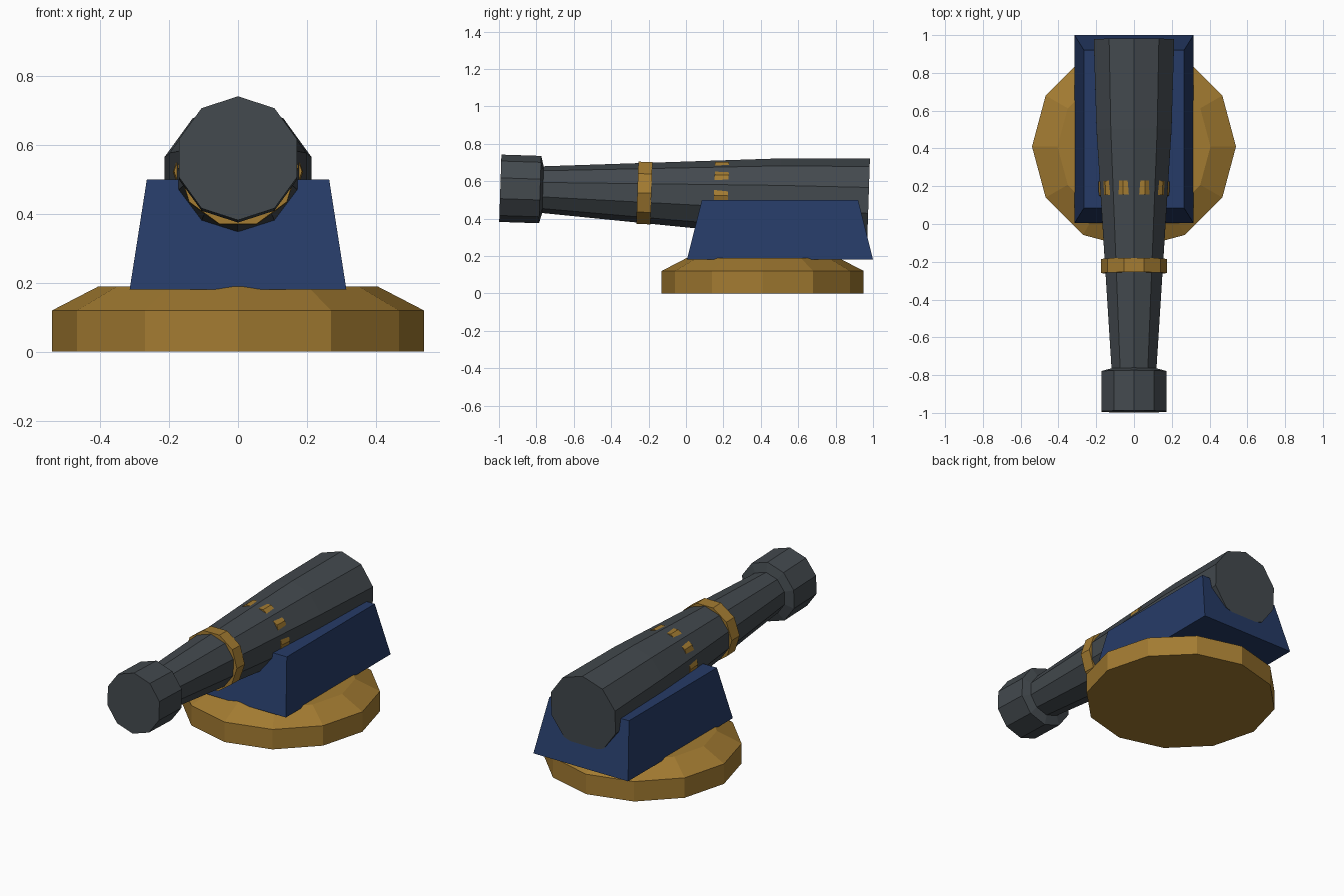
import bpy, bmesh, math
from mathutils import Vector

if "Cube" in bpy.data.objects:
    bpy.data.objects.remove(bpy.data.objects["Cube"])


def material(name, rgb):
    m = bpy.data.materials.new(name)
    m.diffuse_color = (*rgb, 1)
    m.use_nodes = True
    m.node_tree.nodes["Principled BSDF"].inputs["Base Color"].default_value = m.diffuse_color
    return m


IRON = material("dark_iron", (0.056, 0.067, 0.076))
BLUE = material("navy_blue", (0.019, 0.044, 0.135))
BRASS = material("old_brass", (0.365, 0.198, 0.031))


def loft(name, rings, mat):
    """Closed flat-faced solid skinned through rings of points."""
    bm = bmesh.new()
    loops = [[bm.verts.new(p) for p in ring] for ring in rings]
    n = len(loops[0])
    for a, b in zip(loops, loops[1:]):
        for i in range(n):
            j = (i + 1) % n
            bm.faces.new((a[i], a[j], b[j], b[i]))
    bm.faces.new(loops[0])
    bm.faces.new(loops[-1])
    bmesh.ops.recalc_face_normals(bm, faces=bm.faces)
    me = bpy.data.meshes.new(name)
    bm.to_mesh(me)
    bm.free()
    me.materials.append(mat)
    ob = bpy.data.objects.new(name, me)
    bpy.context.collection.objects.link(ob)
    return ob


# The barrel axis rises slightly toward the muzzle
SLOPE = 0.033
UP = Vector((0, SLOPE, 1)).normalized()


def barrel_ring(y, r, turn=0.0, sides=10):
    centre = Vector((0, y, 0.562 - SLOPE * (y + 0.99)))
    ring = []
    for i in range(sides):
        a = math.pi / 2 + turn + math.tau * i / sides
        ring.append(centre + Vector((r * math.cos(a), 0, 0)) + UP * (r * math.sin(a)))
    return ring


def rect(hx, y0, y1, z):
    return [(-hx, y0, z), (hx, y0, z), (hx, y1, z), (-hx, y1, z)]


def disc(r, z, sides=12):
    return [(r * math.cos(math.tau * i / sides),
             0.41 + r * math.sin(math.tau * i / sides), z) for i in range(sides)]


# Round foot with a chamfered top
loft("base", [disc(0.54, 0), disc(0.54, 0.12), disc(0.405, 0.19)], BRASS)

# Tapered carriage block
loft("carriage", [rect(0.315, 0.005, 1.0, 0.18), rect(0.265, 0.085, 0.92, 0.5)], BLUE)

# Barrel with flared muzzle, front to back
profile = [(-0.993, 0.18), (-0.78, 0.18), (-0.765, 0.125), (0.5, 0.209), (0.976, 0.224)]
loft("barrel", [barrel_ring(y, r) for y, r in profile], IRON)

# Bands turned half a side; the rear one only shows as studs
half = math.pi / 10
for name, y0, y1, r0, r1 in (("front_band", -0.26, -0.185, 0.175, 0.175),
                             ("rear_band", 0.15, 0.225, 0.186, 0.189)):
    loft(name, [barrel_ring(y0, r0, half), barrel_ring(y1, r1, half)], BRASS)
